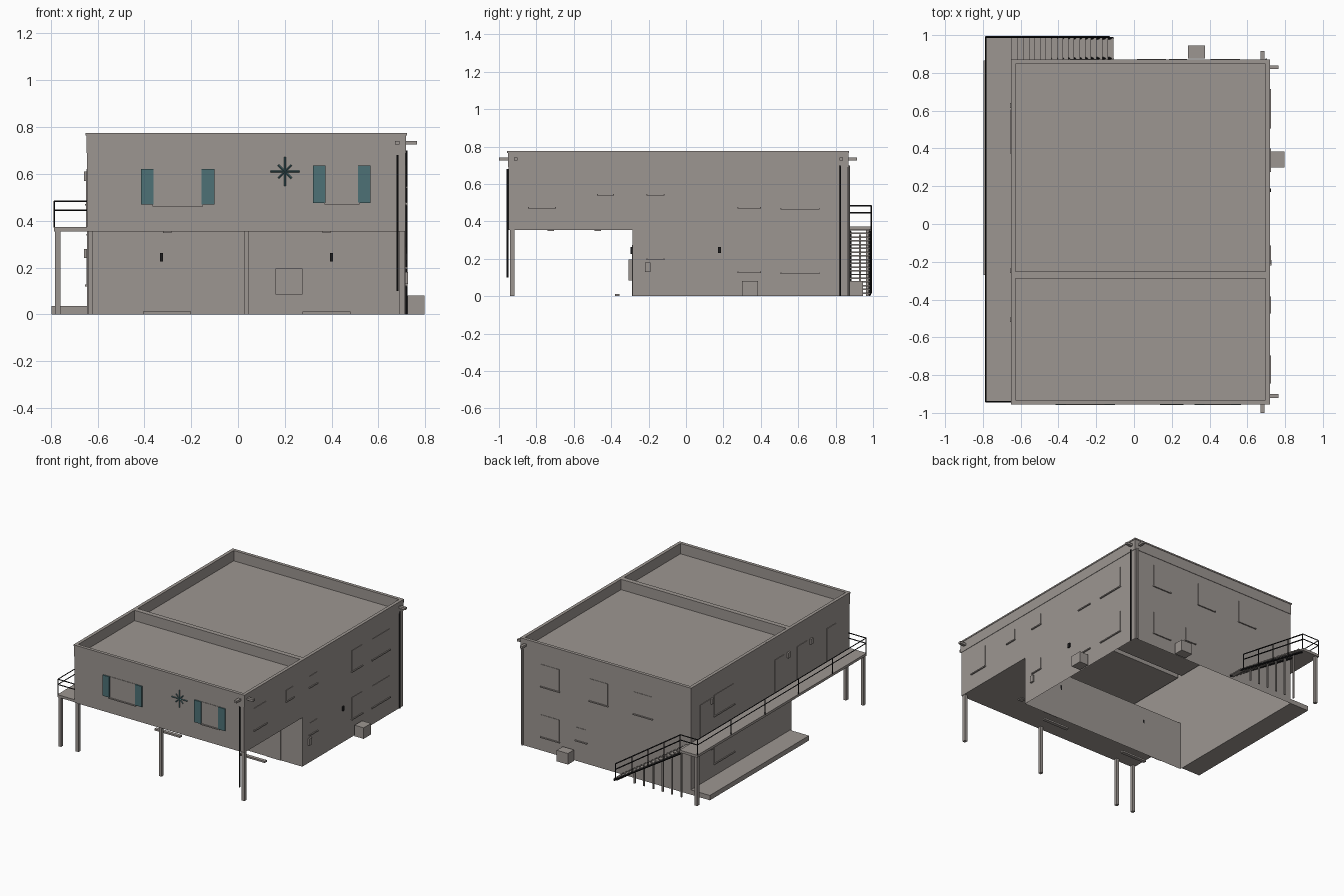
import bpy, bmesh, math
from mathutils import Vector, Matrix

cube = bpy.data.objects.get("Cube")
if cube:
    bpy.data.objects.remove(cube, do_unlink=True)


def material(name, rgb):
    m = bpy.data.materials.new(name)
    m.use_nodes = True
    m.diffuse_color = (*rgb, 1)
    m.node_tree.nodes["Principled BSDF"].inputs["Base Color"].default_value = (*rgb, 1)
    return m


GREY = material("warm grey", (0.335, 0.305, 0.285))
TEAL = material("teal", (0.075, 0.165, 0.18))
BLACK = material("black", (0.012, 0.012, 0.013))

# Main dimensions
LEFT, RIGHT, FRONT, BACK = -0.645, 0.715, -0.95, 0.865
PORCH, FLOOR, TOP = -0.285, 0.355, 0.775


def finish(name, bm, mat):
    mesh = bpy.data.meshes.new(name)
    bm.to_mesh(mesh)
    bm.free()
    mesh.materials.append(mat)
    ob = bpy.data.objects.new(name, mesh)
    bpy.context.collection.objects.link(ob)
    return ob


def boxes(name, mat, *bounds):
    """One object from boxes given as x0, x1, y0, y1, z0, z1."""
    bm = bmesh.new()
    for x0, x1, y0, y1, z0, z1 in bounds:
        mid = Vector((x0 + x1, y0 + y1, z0 + z1)) / 2
        size = Matrix.Diagonal((x1 - x0, y1 - y0, z1 - z0, 1))
        bmesh.ops.create_cube(bm, size=1, matrix=Matrix.Translation(mid) @ size)
    return finish(name, bm, mat)


def rods(name, mat, radius, *pairs, sides=6):
    """One object from straight rods between pairs of points."""
    bm = bmesh.new()
    for a, b in pairs:
        a, b = Vector(a), Vector(b)
        turn = (b - a).to_track_quat("Z", "Y").to_matrix().to_4x4()
        bmesh.ops.create_cone(bm, cap_ends=True, segments=sides, radius1=radius, radius2=radius,
                              depth=(b - a).length, matrix=Matrix.Translation((a + b) / 2) @ turn)
    return finish(name, bm, mat)


def on_wall(wall, u0, u1, z0, z1, depth):
    """Bounds of a plate standing out from a wall."""
    return {"front": (u0, u1, FRONT - depth, FRONT, z0, z1),
            "porch": (u0, u1, PORCH - depth, PORCH, z0, z1),
            "back": (u0, u1, BACK, BACK + depth, z0, z1),
            "left": (LEFT - depth, LEFT, u0, u1, z0, z1),
            "right": (RIGHT, RIGHT + depth, u0, u1, z0, z1)}[wall]


def windows(wall, *openings):
    panes, sills = [], []
    for u0, u1, z0, z1 in openings:
        panes.append(on_wall(wall, u0, u1, z0, z1, 0.003))
        sills.append(on_wall(wall, u0 - 0.005, u1 + 0.005, z0 - 0.006, z0 + 0.002, 0.009))
    boxes(wall + "_windows", GREY, *panes)
    boxes(wall + "_window_sills", GREY, *sills)


# Hollow building shell with an overhanging upper floor and two sunken roofs
bm = bmesh.new()
profile = [(FRONT, FLOOR), (PORCH, FLOOR), (PORCH, 0), (BACK, 0), (BACK, TOP), (-0.27, TOP), (FRONT, TOP)]
a = [bm.verts.new((LEFT, y, z)) for y, z in profile]
b = [bm.verts.new((RIGHT, y, z)) for y, z in profile]
bm.faces.new(a)
bm.faces.new(b[::-1])
count = len(profile)
for i in range(count):
    j = (i + 1) % count
    if i != 2:  # the bottom stays open
        bm.faces.new((a[i], a[j], b[j], b[i]))
bmesh.ops.recalc_face_normals(bm, faces=bm.faces)
bm.normal_update()
side = next(f for f in bm.faces if len(f.verts) == count and f.calc_center_median().x > 0)
if side.normal.x < 0:
    bmesh.ops.reverse_faces(bm, faces=bm.faces)
roofs = [f for f in bm.faces if f.calc_center_median().z > TOP - 0.001]
bmesh.ops.inset_individual(bm, faces=roofs, thickness=0.025)
bmesh.ops.inset_individual(bm, faces=roofs, thickness=0, depth=-0.075)
finish("building_shell", bm, GREY)


# Thin bands round the parapet
def band(name, z0, z1, out):
    boxes(name, GREY, *[on_wall(w, LEFT - out, RIGHT + out, z0, z1, out) for w in ("front", "back")],
          *[on_wall(w, FRONT, BACK, z0, z1, out) for w in ("left", "right")])


band("parapet_band", 0.69, 0.765, 0.003)
band("parapet_cap", 0.765, TOP, 0.006)

# Windows
windows("front", (-0.36, -0.155, 0.467, 0.62), (0.375, 0.515, 0.475, 0.635))
windows("right", (-0.84, -0.7, 0.475, 0.635), (-0.47, -0.39, 0.545, 0.625), (-0.205, -0.12, 0.545, 0.625),
        (0.28, 0.395, 0.475, 0.625), (0.51, 0.71, 0.47, 0.62), (-0.205, -0.12, 0.2, 0.285),
        (0.28, 0.395, 0.13, 0.285), (0.51, 0.71, 0.125, 0.28))
windows("back", (0.41, 0.555, 0.465, 0.625), (0.02, 0.165, 0.465, 0.625), (-0.335, -0.19, 0.465, 0.625),
        (0.41, 0.555, 0.1, 0.26), (0.19, 0.275, 0.15, 0.245))
windows("left", (0.375, 0.6, 0.47, 0.62), (0.375, 0.6, 0.125, 0.28))

# Doors, wall panels and lamps
boxes("porch_doors", GREY, *[on_wall("porch", u, u + 0.115, 0, 0.25, 0.004) for u in (-0.475, 0.43)])
boxes("balcony_doors", GREY,
      *[on_wall("left", u, u + 0.11, 0.37, 0.61, 0.004) for u in (0.65, -0.2, -0.46, -0.8)])
boxes("porch_panel", GREY, on_wall("porch", -0.02, 0.09, 0.18, 0.275, 0.004))
boxes("porch_cabinet", GREY, on_wall("porch", 0.16, 0.275, 0.085, 0.195, 0.022))
boxes("meter_box", GREY, on_wall("right", -0.22, -0.19, 0.13, 0.18, 0.012))
boxes("wall_lamps", BLACK, *[on_wall("porch", u, u + 0.013, 0.225, 0.262, 0.012) for u in (-0.333, 0.393)],
      on_wall("right", 0.17, 0.188, 0.23, 0.262, 0.009))
boxes("balcony_lamps", GREY, *[on_wall("left", u, u + 0.025, z, z + 0.04, 0.012)
                               for u, z in ((0.615, 0.57), (-0.26, 0.57), (-0.52, 0.57), (0.615, 0.24))])
boxes("porch_ceiling_lights", GREY, *[(x, x + 0.035, y, y + 0.035, 0.348, FLOOR)
                                      for x in (-0.32, 0.36) for y in (-0.74, -0.49)])

# Shutters and the star ornament
boxes("shutters", TEAL, *[on_wall("front", u, u + 0.054, z0, z1, 0.009) for u, z0, z1 in
                          ((-0.415, 0.47, 0.62), (-0.155, 0.47, 0.62),
                           (0.32, 0.475, 0.635), (0.513, 0.475, 0.635))])
spokes = []
for i in range(8):
    t = i * math.pi / 4
    r = 0.04 if i % 2 else 0.062
    spokes.append(((0.2, FRONT - 0.004, 0.61), (0.2 + r * math.cos(t), FRONT - 0.004, 0.61 + r * math.sin(t))))
rods("star_ornament", TEAL, 0.004, *spokes, sides=4)

# Posts, wheel stops, ground slab and outdoor units
boxes("support_posts", GREY, *[(x - 0.011, x + 0.011, y - 0.012, y + 0.012, 0, FLOOR) for x, y in
                               ((-0.77, -0.93), (-0.63, -0.93), (0.036, -0.93), (0.7, -0.93), (-0.77, 0.975))])
boxes("wheel_stops", GREY, *[(x, x + 0.205, -0.38, -0.355, 0, 0.012) for x in (-0.405, 0.275)])
boxes("walkway_slab", GREY, (-0.797, LEFT, -0.27, BACK, 0, 0.035))
boxes("outdoor_units", GREY, (0.725, 0.797, 0.3, 0.385, 0, 0.08), (0.285, 0.375, 0.875, 0.945, 0, 0.08))

# Roof drains and downspouts
boxes("roof_drains", GREY, *[(0.67, 0.69, y, y + 0.05, 0.725, 0.741) for y in (-1.0, BACK)],
      *[(RIGHT, 0.765, y, y + 0.02, 0.725, 0.741) for y in (-0.92, 0.82)])
rods("downspouts", BLACK, 0.005, ((0.682, -0.955, 0.1), (0.682, -0.955, 0.68)),
     ((0.72, 0.825, 0), (0.72, 0.825, 0.7)))
rods("corner_pipe", GREY, 0.006, ((0.7, 0.871, 0), (0.7, 0.871, 0.7)))

# Balcony deck and railing
boxes("balcony_deck", GREY, (-0.787, LEFT, -0.945, 0.995, FLOOR, 0.373))
rail = []
for z in (0.445, 0.483):
    rail += [((-0.785, -0.94, z), (-0.785, 0.99, z))]
    rail += [((-0.785, y, z), (LEFT, y, z)) for y in (-0.94, 0.99)]
for i in range(6):
    y = -0.94 + i * 0.386
    rail.append(((-0.785, y, 0.37), (-0.785, y, 0.483)))
rail.append(((LEFT, 0.99, 0.37), (LEFT, 0.99, 0.483)))
rods("balcony_railing", BLACK, 0.004, *rail, sides=4)

# Outdoor stair with treads, stringers, railing and props
STEPS, LOW = 18, -0.11
run, rise = (LOW - LEFT) / STEPS, 0.36 / STEPS
boxes("stair_treads", GREY, *[(LEFT + i * run, LEFT + (i + 1.05) * run, 0.872, 0.985,
                               0.352 - i * rise, 0.36 - i * rise) for i in range(STEPS)])
rods("stair_stringers", BLACK, 0.007,
     *[((LEFT, y, 0.345), (LOW, y, 0.008)) for y in (0.877, 0.983)], sides=4)


def slope(x):
    return 0.36 * (LOW - x) / (LOW - LEFT)


stair_rail = [((LEFT, 0.99, 0.36 + h), (LOW - 0.02, 0.99, 0.015 + h)) for h in (0.08, 0.12)]
for i in range(1, 5):
    x = LEFT + i * (LOW - 0.02 - LEFT) / 4
    stair_rail.append(((x, 0.99, slope(x)), (x, 0.99, slope(x) + 0.12)))
rods("stair_railing", BLACK, 0.004, *stair_rail, sides=4)
props = [LEFT + 0.03 + i * 0.075 for i in range(6)]
boxes("stair_props", GREY, *[(x - 0.005, x + 0.005, 0.925, 0.935, 0, slope(x) - 0.01) for x in props])
